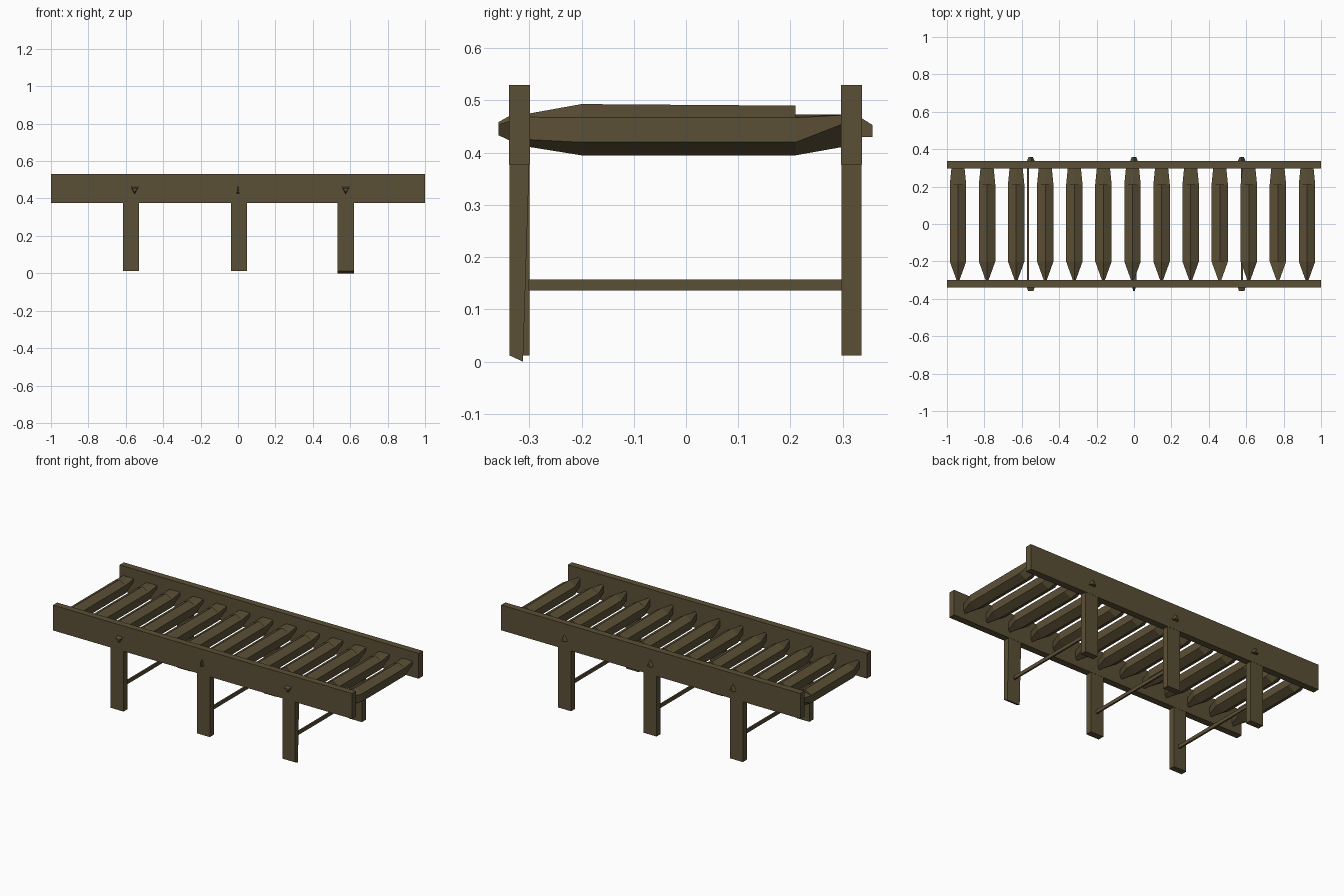
import bpy
import bmesh

cube = bpy.data.objects.get("Cube")
if cube:
    bpy.data.objects.remove(cube, do_unlink=True)

BROWN = (0.105, 0.079, 0.037, 1.0)
mat = bpy.data.materials.new("dark brown metal")
mat.use_nodes = True
mat.diffuse_color = BROWN
bsdf = mat.node_tree.nodes["Principled BSDF"]
bsdf.inputs["Base Color"].default_value = BROWN
bsdf.inputs["Roughness"].default_value = 0.8


def finish(bm, name):
    """Turn a bmesh into a flat shaded, coloured object."""
    bmesh.ops.remove_doubles(bm, verts=bm.verts, dist=0.0001)
    bmesh.ops.recalc_face_normals(bm, faces=bm.faces)
    mesh = bpy.data.meshes.new(name)
    bm.to_mesh(mesh)
    bm.free()
    mesh.materials.append(mat)
    obj = bpy.data.objects.new(name, mesh)
    bpy.context.collection.objects.link(obj)
    return obj


def loft(name, rings):
    """Skin a row of rings with equal point counts and cap both ends."""
    bm = bmesh.new()
    rows = [[bm.verts.new(p) for p in ring] for ring in rings]
    n = len(rows[0])
    for a, b in zip(rows, rows[1:]):
        for i in range(n):
            j = (i + 1) % n
            bm.faces.new((a[i], a[j], b[j], b[i]))
    bm.faces.new(rows[0])
    bm.faces.new(rows[-1])
    return finish(bm, name)


def rect(x0, x1, y0, y1, z):
    return [(x0, y0, z), (x1, y0, z), (x1, y1, z), (x0, y1, z)]


def box(name, x0, x1, y0, y1, z0, z1):
    return loft(name, [rect(x0, x1, y0, y1, z0), rect(x0, x1, y0, y1, z1)])


def hexagon(x, y, w, top, shoulder, hip, bottom):
    """Roller section standing on a corner, w is its half width."""
    return [(x, y, top), (x + w, y, shoulder), (x + w, y, hip),
            (x, y, bottom), (x - w, y, hip), (x - w, y, shoulder)]


def triangle(x, y, w, base, tip):
    return [(x - w, y, base), (x + w, y, base), (x, y, tip)]


# Side rails
for side, y0 in (("front", -0.339), ("back", 0.297)):
    box(side + "_rail", -1, 1, y0, y0 + 0.04, 0.377, 0.53)

# Legs, with one front foot dipping slightly lower
for side, y0 in (("front", -0.338), ("back", 0.298)):
    for i, x in enumerate((-0.572, 0.005, 0.576)):
        leg = box(f"{side}_leg_{i + 1}", x - 0.043, x + 0.043,
                  y0, y0 + 0.038, 0.012, 0.38)
        if side == "front" and i == 2:
            for v in leg.data.vertices:
                if v.co.z < 0.1 and v.co.y > -0.32:
                    v.co.z = 0.0
                    v.co.y -= 0.012

# Thin cross bars between the legs
for i, x in enumerate((-0.567, 0.008, 0.578)):
    box(f"cross_bar_{i + 1}", x - 0.005, x + 0.005, -0.301, 0.299, 0.136, 0.157)

# Rollers: pointed at the front, stepped down to a shelf at the back
for i in range(13):
    x = -0.941 + i * 0.1555
    w = 0.044
    rings = [hexagon(x, -0.3, 0.008, 0.475, 0.468, 0.425, 0.411)]
    if i in (9, 11):
        rings.append(hexagon(x, -0.2, w, 0.470, 0.467, 0.42, 0.395))
    rings += [
        hexagon(x, -0.2, w, 0.493, 0.467, 0.42, 0.395),
        hexagon(x, 0.21, w, 0.490, 0.467, 0.42, 0.395),
        hexagon(x, 0.21, w, 0.473, 0.467, 0.42, 0.395),
        hexagon(x, 0.3, 0.035, 0.473, 0.472, 0.455, 0.411),
    ]
    loft(f"roller_{i + 1}", rings)

# Bolt ends sticking out of the rails
for i, (x, w) in enumerate(((-0.552, 0.021), (0.0, 0.008), (0.576, 0.021))):
    base, tip = (0.425, 0.472) if i == 1 else (0.462, 0.422)
    loft(f"front_bolt_{i + 1}", [
        triangle(x, -0.335, w, base, tip),
        triangle(x, -0.359, w * 0.7, (base + 0.445) / 2, (tip + 0.445) / 2)])
    loft(f"back_bolt_{i + 1}", [
        triangle(x, 0.333, 0.022, 0.43, 0.468),
        triangle(x, 0.357, 0.012, 0.43, 0.453)])
